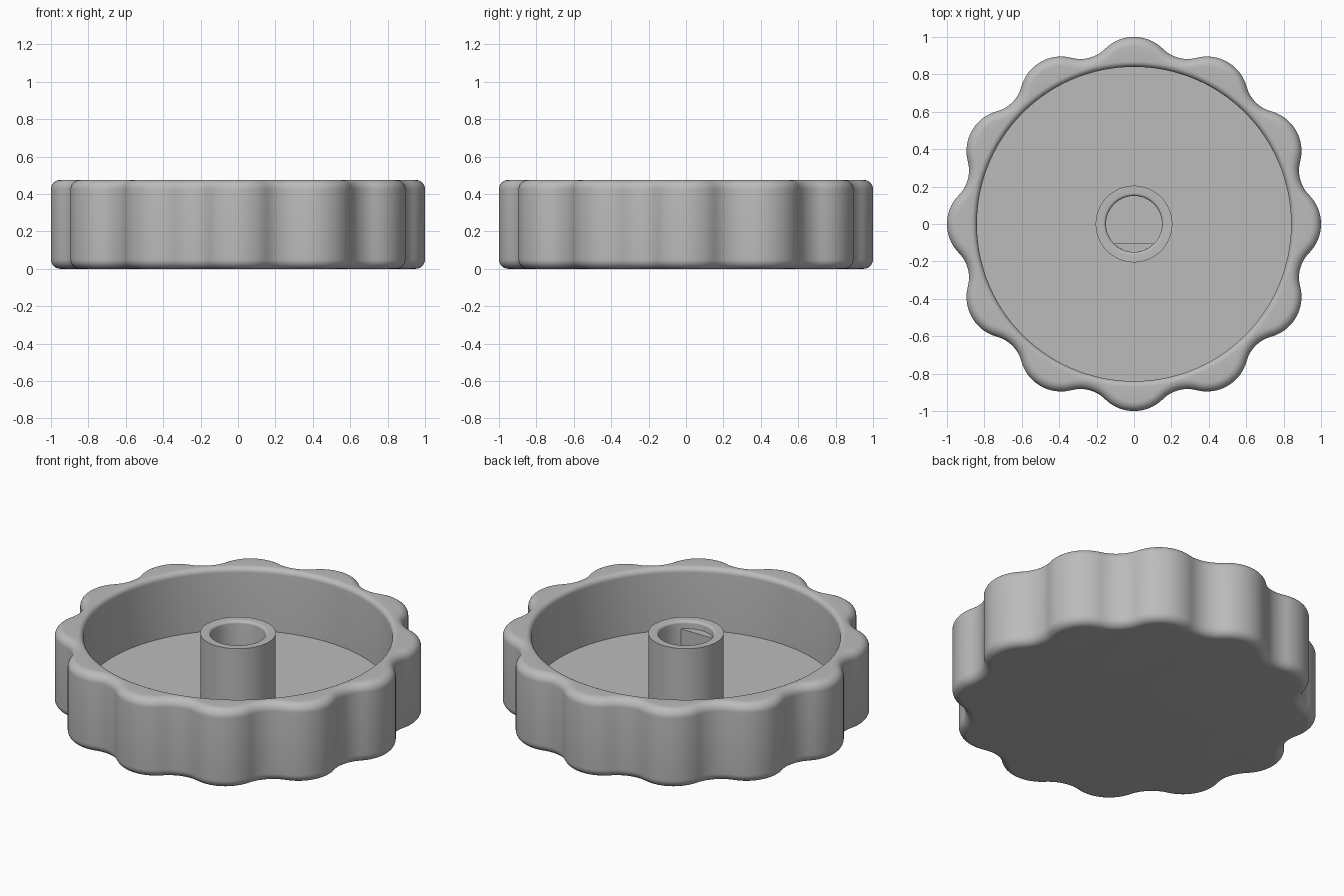
import bpy, bmesh
from math import sin, cos, pi, sqrt, atan2, radians
from mathutils import Vector, Matrix

default = bpy.data.objects.get("Cube")
if default:
    bpy.data.objects.remove(default, do_unlink=True)

# One grey plastic
grey = bpy.data.materials.new("grey plastic")
grey.use_nodes = True
colour = (0.5, 0.5, 0.5, 1)
grey.diffuse_color = colour
grey.node_tree.nodes["Principled BSDF"].inputs["Base Color"].default_value = colour

HEIGHT, FLOOR = 0.475, 0.10
LOBES, PER_LOBE = 12, 32
LOBE_DIST, LOBE_R = 0.78, 0.22
HALF = pi / LOBES
VALLEY = 0.92
BORE = 0.15


def finish(name, bm):
    bmesh.ops.recalc_face_normals(bm, faces=bm.faces)
    mesh = bpy.data.meshes.new(name)
    bm.to_mesh(mesh)
    bm.free()
    mesh.materials.append(grey)
    obj = bpy.data.objects.new(name, mesh)
    bpy.context.collection.objects.link(obj)
    bpy.ops.object.select_all(action='DESELECT')
    obj.select_set(True)
    bpy.context.view_layer.objects.active = obj
    bpy.ops.object.shade_smooth_by_angle(angle=radians(35))
    return obj


def loft(bm, rows):
    """Skin a list of closed point loops; return the vertex loops."""
    loops = [[bm.verts.new(p) for p in row] for row in rows]
    for a, b in zip(loops, loops[1:]):
        for i in range(len(a)):
            j = (i + 1) % len(a)
            bm.faces.new((a[i], a[j], b[j], b[i]))
    return loops


def arc(radius, start, end, steps=8):
    for k in range(steps + 1):
        t = start + (end - start) * k / steps
        yield radius * cos(t), radius * sin(t)


# Scalloped outline: convex lobe arcs joined by tangent concave arcs
k = VALLEY - LOBE_R
valley_dist = (LOBE_DIST**2 - k**2) / (2 * (LOBE_DIST * cos(HALF) - k))
valley_r = valley_dist - VALLEY
lobe_c = Vector((LOBE_DIST, 0))
valley_c = Vector((valley_dist * cos(HALF), valley_dist * sin(HALF)))
tangent = lobe_c + (valley_c - lobe_c).normalized() * LOBE_R
tangent_angle = atan2(tangent.y, tangent.x)


def outline():
    """Return (point, outward normal) pairs around the rim."""
    result = []
    for i in range(LOBES * PER_LOBE):
        lobe = round(i / PER_LOBE)
        a = (i / PER_LOBE - lobe) * 2 * HALF
        side, a = (-1 if a < 0 else 1), abs(a)
        if a <= tangent_angle:
            r = LOBE_DIST * cos(a) + sqrt(LOBE_R**2 - (LOBE_DIST * sin(a))**2)
            p = Vector((r * cos(a), r * sin(a)))
            n = (p - lobe_c).normalized()
        else:
            b = HALF - a
            r = valley_dist * cos(b) - sqrt(valley_r**2 - (valley_dist * sin(b))**2)
            p = Vector((r * cos(a), r * sin(a)))
            n = (valley_c - p).normalized()
        turn = Matrix.Rotation(lobe * 2 * HALF, 2)
        p.y *= side
        n.y *= side
        result.append((turn @ p, turn @ n))
    return result


def knob_body():
    shape = outline()
    outer, inner, cup = 0.05, 0.03, 0.84

    def offset_row(inset, z):
        return [(*(p - n * inset), z) for p, n in shape]

    def circle_row(r, z):
        return [(*(p.normalized() * r), z) for p, n in shape]

    rows = [offset_row(outer - c, outer + s) for c, s in arc(outer, -pi / 2, 0)]
    rows += [offset_row(outer - c, HEIGHT - outer + s) for c, s in arc(outer, 0, pi / 2)]
    rows += [circle_row(cup + inner + c, HEIGHT - inner + s)
             for c, s in arc(inner, pi / 2, pi)]
    rows.append(circle_row(cup, FLOOR))
    bm = bmesh.new()
    loops = loft(bm, rows)
    bm.faces.new(loops[0])
    bm.faces.new(loops[-1])
    finish("knob_body", bm)


def hub():
    lip = 0.015
    profile = [(0.205, FLOOR), (0.205, HEIGHT)]
    profile += [(BORE + lip + c, HEIGHT - lip + s) for c, s in arc(lip, pi / 2, pi, 6)]
    profile.append((BORE, FLOOR))
    n = 96
    bm = bmesh.new()
    loft(bm, [[(r * cos(2 * pi * i / n), r * sin(2 * pi * i / n), z) for i in range(n)]
              for r, z in profile])
    finish("hub", bm)


def shaft_flat():
    """Segment filling one side of the bore, just below its mouth."""
    half = sqrt(BORE**2 - 0.105**2)
    spread = atan2(half, 0.105)
    points = list(arc(BORE, -pi / 2 - spread, -pi / 2 + spread, 24))
    bm = bmesh.new()
    loops = loft(bm, [[(x, y, z) for x, y in points] for z in (FLOOR, 0.43)])
    bm.faces.new(loops[-1])
    finish("shaft_flat", bm)


knob_body()
hub()
shaft_flat()
